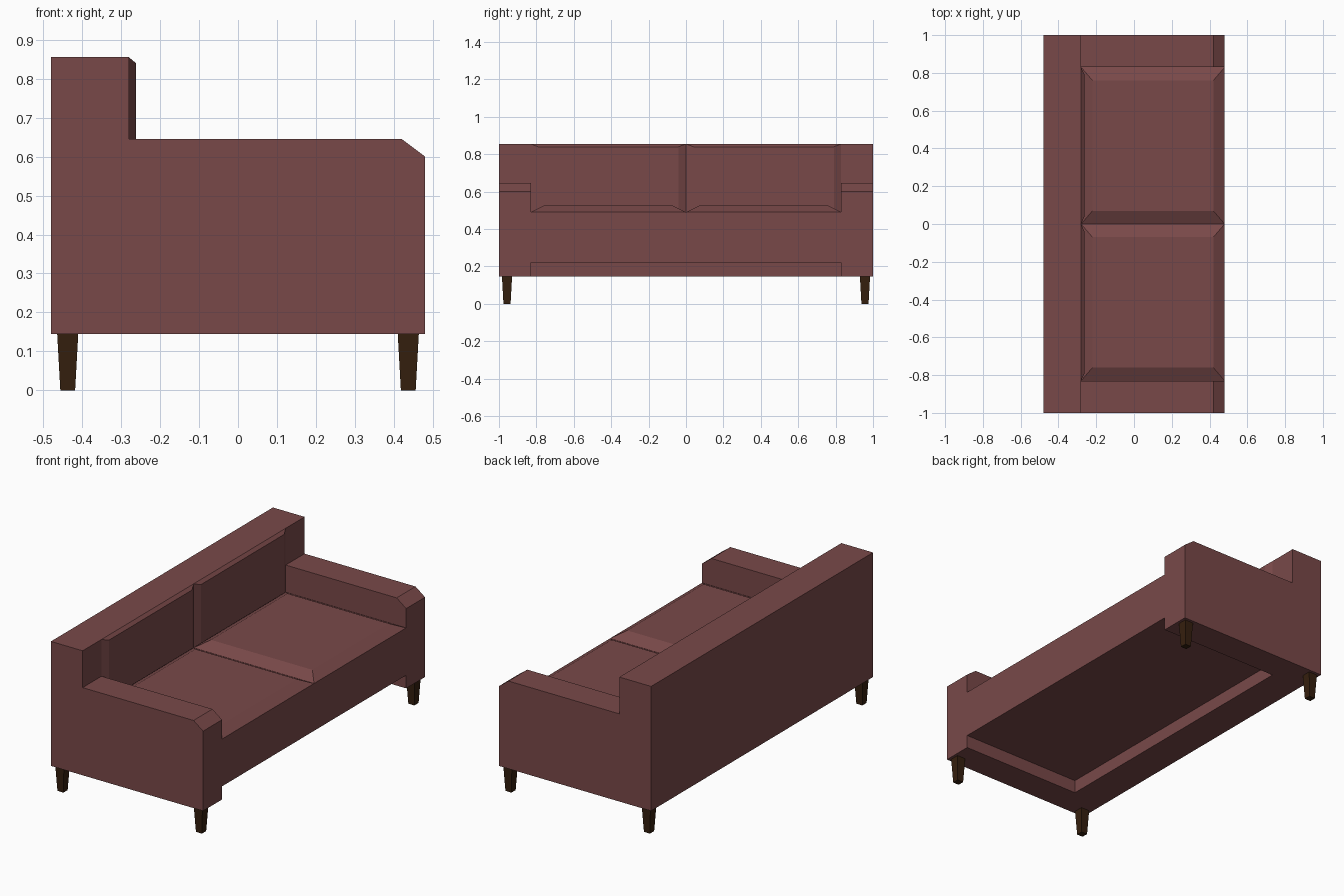
import bpy, bmesh

if "Cube" in bpy.data.objects:
    bpy.data.objects.remove(bpy.data.objects["Cube"])


def material(name, rgb):
    m = bpy.data.materials.new(name)
    m.diffuse_color = (*rgb, 1)
    m.use_nodes = True
    m.node_tree.nodes["Principled BSDF"].inputs["Base Color"].default_value = m.diffuse_color
    return m


FABRIC = material("dusty red fabric", (0.19, 0.066, 0.066))
WOOD = material("dark brown wood", (0.036, 0.014, 0.0045))


def loft(name, mat, ring_a, ring_b, cap_a=True, cap_b=True):
    """Solid between two matching rings of points."""
    bm = bmesh.new()
    a = [bm.verts.new(p) for p in ring_a]
    b = [bm.verts.new(p) for p in ring_b]
    n = len(a)
    for i in range(n):
        j = (i + 1) % n
        bm.faces.new((a[i], a[j], b[j], b[i]))
    if cap_a:
        bm.faces.new(a[::-1])
    if cap_b:
        bm.faces.new(b)
    bmesh.ops.recalc_face_normals(bm, faces=bm.faces)
    # make sure normals point outward even where a hidden cap is left open
    c = sum((v.co for v in bm.verts), bm.verts[:][0].co * 0) / len(bm.verts)
    if sum((f.calc_center_median() - c).dot(f.normal) * f.calc_area() for f in bm.faces) < 0:
        bmesh.ops.reverse_faces(bm, faces=bm.faces)
    me = bpy.data.meshes.new(name)
    bm.to_mesh(me)
    bm.free()
    me.materials.append(mat)
    ob = bpy.data.objects.new(name, me)
    bpy.context.collection.objects.link(ob)
    return ob


def extrude_y(name, profile, y0, y1, caps=True):
    return loft(name, FABRIC, [(x, y0, z) for x, z in profile],
                [(x, y1, z) for x, z in profile], caps, caps)


def rect(u0, u1, v0, v1):
    return [(u0, v0), (u1, v0), (u1, v1), (u0, v1)]


X, BACK, ARM_Y = 0.48, -0.28, 0.83
BASE, SEAT, TOP = 0.145, 0.49, 0.855

# side panels: armrest and back end in one L-shaped profile
side_profile = [(-X, BASE), (X, BASE), (X, 0.60), (0.42, 0.645),
                (BACK, 0.645), (BACK, TOP), (-X, TOP)]
for s, side in ((1, "right"), (-1, "left")):
    extrude_y(side + "_arm", side_profile, s * ARM_Y, s)

# backrest and raised seat base between the arms
extrude_y("backrest", rect(-X, BACK, BASE, TOP), -ARM_Y, ARM_Y, False)
extrude_y("seat_base", rect(BACK, X, 0.22, SEAT), -ARM_Y, ARM_Y, False)

for s, side in ((1, "right"), (-1, "left")):
    y0, y1 = sorted((0, s * ARM_Y))
    # seat cushion: low frustum with sloped borders
    loft(side + "_seat_cushion", FABRIC,
         [(x, y, SEAT) for x, y in rect(BACK, X, y0, y1)],
         [(x, y, 0.525) for x, y in rect(BACK + 0.06, X - 0.06, y0 + 0.07, y1 - 0.07)],
         cap_a=False)
    # back cushion: shallow frustum on the front of the backrest
    loft(side + "_back_cushion", FABRIC,
         [(BACK, y, z) for y, z in rect(y0, y1, SEAT, TOP)],
         [(-0.262, y, z) for y, z in rect(y0 + 0.04, y1 - 0.04, SEAT + 0.015, TOP - 0.015)],
         cap_a=False)

# four tapered legs
for sx, end in ((1, "front"), (-1, "rear")):
    for sy, side in ((1, "right"), (-1, "left")):
        cx, cy = sx * 0.437, sy * 0.957
        loft(f"{end}_{side}_leg", WOOD,
             [(cx + x, cy + y, 0) for x, y in rect(-0.019, 0.019, -0.019, 0.019)],
             [(cx + x, cy + y, BASE) for x, y in rect(-0.027, 0.027, -0.027, 0.027)])
